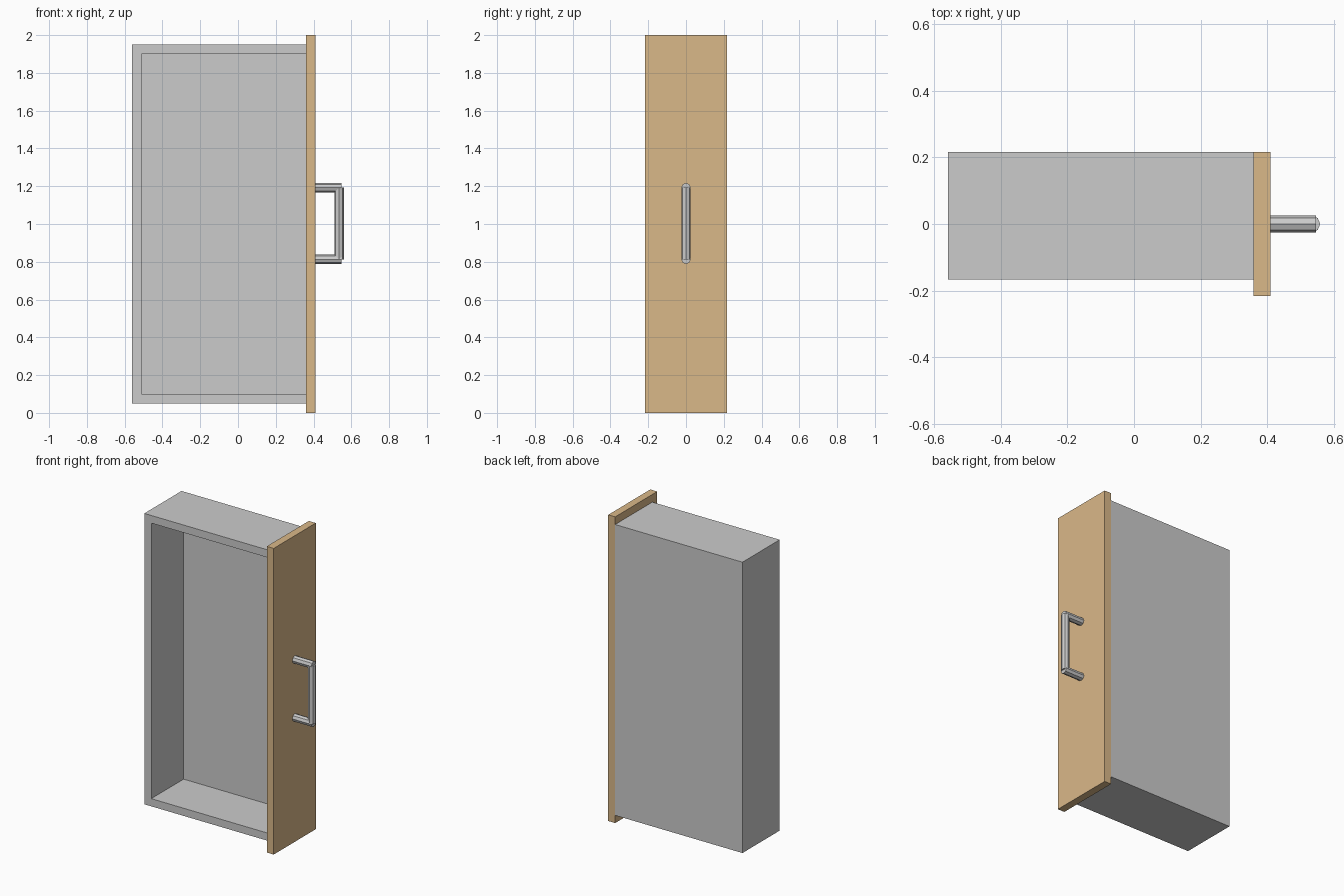
import bpy, bmesh
from mathutils import Vector

if "Cube" in bpy.data.objects:
    bpy.data.objects.remove(bpy.data.objects["Cube"])

WOOD = bpy.data.materials.new("wood")
WOOD.diffuse_color = (0.70, 0.48, 0.25, 1)
WOOD.use_nodes = True
WOOD.node_tree.nodes["Principled BSDF"].inputs["Base Color"].default_value = WOOD.diffuse_color


def add_object(name, bm):
    mesh = bpy.data.meshes.new(name)
    bmesh.ops.recalc_face_normals(bm, faces=bm.faces)
    bm.to_mesh(mesh)
    bm.free()
    obj = bpy.data.objects.new(name, mesh)
    bpy.context.collection.objects.link(obj)
    return obj


def extrude_profile(name, points, y0, y1):
    """Extrude an x-z outline along y."""
    bm = bmesh.new()
    face = bm.faces.new([bm.verts.new((x, y0, z)) for x, z in points])
    ext = bmesh.ops.extrude_face_region(bm, geom=[face])
    verts = [v for v in ext["geom"] if isinstance(v, bmesh.types.BMVert)]
    bmesh.ops.translate(bm, verts=verts, vec=(0, y1 - y0, 0))
    return add_object(name, bm)


def rod(name, a, b, radius=0.025, sides=8):
    a, b = Vector(a), Vector(b)
    bm = bmesh.new()
    bmesh.ops.create_cone(bm, cap_ends=True, segments=sides, radius1=radius,
                          radius2=radius, depth=(b - a).length)
    obj = add_object(name, bm)
    obj.location = (a + b) / 2
    obj.rotation_euler = (b - a).to_track_quat('Z', 'Y').to_euler()
    return obj


L, R, T = -0.56, 0.36, 0.05      # box left, box right, board thickness
FRONT, BACK = -0.167, 0.217      # box depth
Z0, Z1 = 0.05, 1.95

# Drawer walls: C-shaped, closed on the right by the panel
extrude_profile("drawer_walls", [
    (R, Z0), (L, Z0), (L, Z1), (R, Z1),
    (R, Z1 - T), (L + T, Z1 - T), (L + T, Z0 + T), (R, Z0 + T)],
    FRONT, BACK)

# Drawer bottom board, set between the walls
extrude_profile("drawer_bottom", [
    (L + T, Z0 + T), (R, Z0 + T), (R, Z1 - T), (L + T, Z1 - T)],
    BACK - T, BACK)

# Wooden face panel
panel = extrude_profile("face_panel", [
    (R, 0), (R + T, 0), (R + T, 2), (R, 2)], -0.217, 0.217)
panel.data.materials.append(WOOD)

# Handle: two posts and a grip
for label, z in (("lower", 0.813), ("upper", 1.192)):
    rod(f"handle_post_{label}", (R + T, 0, z), (0.547, 0, z))
rod("handle_grip", (0.535, 0, 0.813), (0.535, 0, 1.192))
